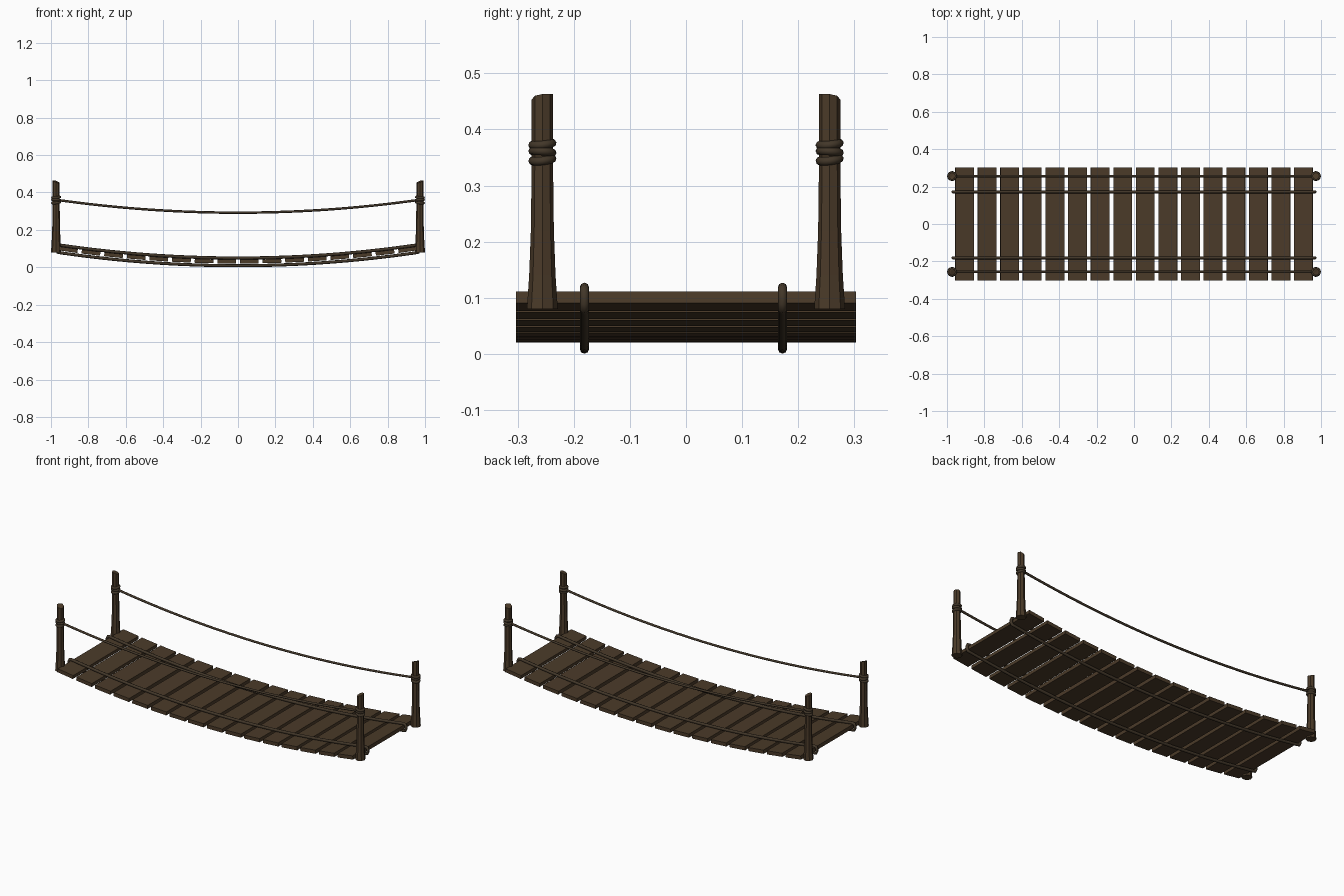
import bpy, bmesh, math
from mathutils import Vector, Matrix

if "Cube" in bpy.data.objects:
    bpy.data.objects.remove(bpy.data.objects["Cube"])


def material(name, rgb):
    m = bpy.data.materials.new(name)
    m.diffuse_color = (*rgb, 1)
    m.use_nodes = True
    m.node_tree.nodes["Principled BSDF"].inputs["Base Color"].default_value = m.diffuse_color
    return m


wood = material("dark_wood", (0.07, 0.043, 0.022))
rope_mat = material("dark_rope", (0.055, 0.038, 0.022))
SAG = 0.0764


def finish(name, bm, mat):
    bmesh.ops.recalc_face_normals(bm, faces=bm.faces)
    me = bpy.data.meshes.new(name)
    bm.to_mesh(me)
    bm.free()
    me.materials.append(mat)
    ob = bpy.data.objects.new(name, me)
    bpy.context.collection.objects.link(ob)
    return ob


def rope(name, pts, radius, cyclic=False):
    cu = bpy.data.curves.new(name, 'CURVE')
    cu.dimensions = '3D'
    cu.bevel_depth = radius
    cu.bevel_resolution = 2
    cu.use_fill_caps = True
    sp = cu.splines.new('POLY')
    sp.points.add(len(pts) - 1)
    for p, co in zip(sp.points, pts):
        p.co = (*co, 1)
    sp.use_cyclic_u = cyclic
    sp.use_smooth = True
    cu.materials.append(rope_mat)
    ob = bpy.data.objects.new(name, cu)
    bpy.context.collection.objects.link(ob)
    return ob


# sagging deck planks, each tilted to follow the curve
for i in range(16):
    x = -0.907 + i * 1.814 / 15
    bm = bmesh.new()
    tilt = Matrix.Rotation(-math.atan(2 * SAG * x), 4, 'Y')
    place = Matrix.Translation((x, 0, 0.031 + SAG * x * x)) @ tilt
    bmesh.ops.create_cube(bm, size=1, matrix=place @ Matrix.Diagonal((0.1, 0.606, 0.021, 1)))
    finish(f"plank_{i + 1}", bm, wood)

# deck ropes looping over and under the planks
N = 32
for side, y in (("front", -0.181), ("back", 0.172)):
    xs = [-0.95 + 1.9 * i / N for i in range(N + 1)]
    pts = [(x, y, 0.0497 + SAG * x * x) for x in xs]
    zc = 0.0292 + SAG * 0.95 ** 2
    pts += [(0.963, y, zc + 0.0185), (0.968, y, zc + 0.008), (0.968, y, zc - 0.008), (0.963, y, zc - 0.0185)]
    pts += [(x, y, 0.0087 + SAG * x * x) for x in reversed(xs)]
    pts += [(-0.963, y, zc - 0.0185), (-0.968, y, zc - 0.008), (-0.968, y, zc + 0.008), (-0.963, y, zc + 0.0185)]
    rope(f"{side}_deck_rope", pts, 0.0083, True)

# tapered eight-sided posts with slanted tops
PROFILE = ((0.08, 0.0275), (0.14, 0.0235), (0.22, 0.0205), (0.34, 0.019), (0.455, 0.019))
for sx in (-1, 1):
    for sy in (-1, 1):
        tag = ("left" if sx < 0 else "right") + ("_front" if sy < 0 else "_back")
        cx, cy = sx * 0.9725, sy * 0.256
        bm = bmesh.new()
        rings = []
        for k, (z, r) in enumerate(PROFILE):
            ring = []
            for j in range(8):
                a = j * math.pi / 4
                u, v = r * math.cos(a), r * math.sin(a)
                top = min(0.008, 0.003 + u * 0.4 - v * 0.25) if k == len(PROFILE) - 1 else 0
                ring.append(bm.verts.new((cx + sx * u, cy + sy * v, z + top)))
            rings.append(ring)
        for lo, hi in zip(rings, rings[1:]):
            for j in range(8):
                bm.faces.new((lo[j], lo[(j + 1) % 8], hi[(j + 1) % 8], hi[j]))
        bm.faces.new(rings[0])
        bmesh.ops.triangulate(bm, faces=[bm.faces.new(rings[-1])])
        finish(f"{tag}_post", bm, wood)

        # three rope turns around the post
        for n, (z, t) in enumerate(((0.346, 0.12), (0.36, -0.08), (0.374, 0.1))):
            circle = []
            for j in range(16):
                a = j * math.tau / 16
                u, v = 0.0175 * math.cos(a), 0.0175 * math.sin(a)
                circle.append((cx + u * 1.1, cy + v, z + t * v - sx * t * u))
            rope(f"{tag}_lashing_{n + 1}", circle, 0.0075, True)

# sagging hand ropes
for side, y in (("front", -0.256), ("back", 0.256)):
    xs = [-0.965 + 1.93 * i / N for i in range(N + 1)]
    rope(f"{side}_hand_rope", [(x, y, 0.292 + 0.073 * x * x) for x in xs], 0.0065)
